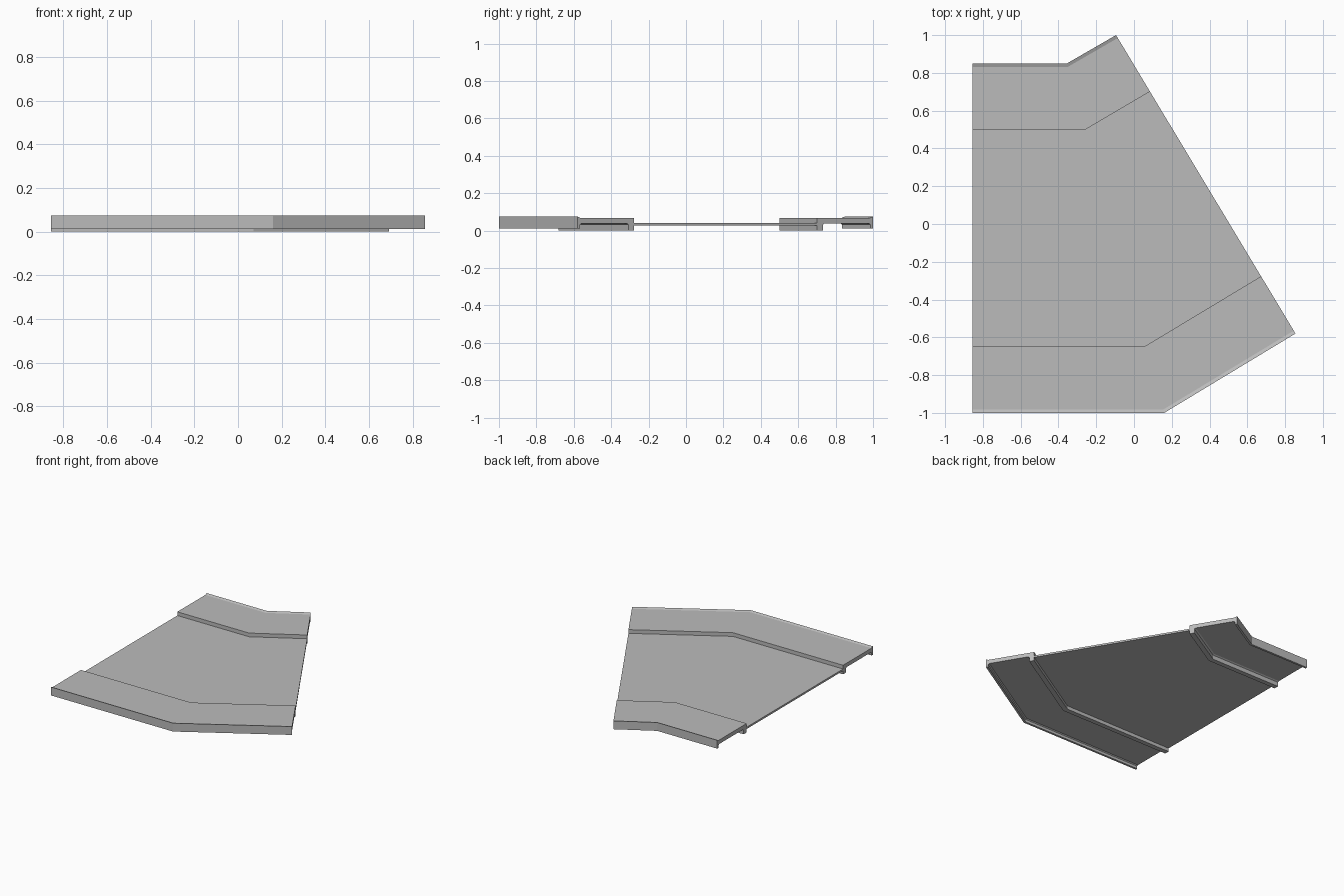
import bpy, bmesh

if "Cube" in bpy.data.objects:
    bpy.data.objects.remove(bpy.data.objects["Cube"])

grey = bpy.data.materials.new("concrete grey")
grey.diffuse_color = (0.5, 0.5, 0.5, 1)
grey.use_nodes = True
grey.node_tree.nodes["Principled BSDF"].inputs["Base Color"].default_value = grey.diffuse_color

# Key lines across the road, (inner side point, outer side point): start, bend and end
Y_IN, Y_OUT = 0.85, -1.0
STATIONS = [((-0.855, 0.85), (-0.855, -1.0)),
            ((-0.355, 0.85), (0.16, -1.0)),
            ((-0.095, 1.0), (0.855, -0.58))]


def walk_profile(y_curb, y_edge):
    """Pavement from road top, over curb and edge lip, back to road underside."""
    s = 1 if y_edge > y_curb else -1
    e, c = y_edge, y_curb
    return [(c, 0.04), (c, 0.068),                      # curb face
            (e - s * 0.018, 0.068), (e, 0.075),         # paving and raised lip
            (e, 0.012), (e - s * 0.016, 0.012),         # outer skirt
            (e - s * 0.016, 0.032), (e - s * 0.024, 0.038),
            (c + s * 0.046, 0.038), (c + s * 0.036, 0.032),
            (c + s * 0.036, 0.0), (c, 0.0),             # lower curb rib
            (c, 0.026)]


def sweep(name, profile):
    bm = bmesh.new()
    rings = []
    for (ax, ay), (bx, by) in STATIONS:
        ring = []
        for y, z in profile:
            t = (Y_IN - y) / (Y_IN - Y_OUT)
            ring.append(bm.verts.new((ax + (bx - ax) * t, ay + (by - ay) * t, z)))
        rings.append(ring)
    n = len(profile)
    for a, b in zip(rings, rings[1:]):
        for i in range(n):
            j = (i + 1) % n
            bm.faces.new((a[i], a[j], b[j], b[i]))
    bm.faces.new(rings[0])
    bm.faces.new(rings[-1][::-1])
    bmesh.ops.recalc_face_normals(bm, faces=bm.faces)
    me = bpy.data.meshes.new(name)
    bm.to_mesh(me)
    bm.free()
    me.materials.append(grey)
    ob = bpy.data.objects.new(name, me)
    bpy.context.collection.objects.link(ob)
    return ob


# Road deck with both pavements as one continuous section
inner = walk_profile(0.50, Y_IN)
outer = walk_profile(-0.645, Y_OUT)
sweep("bent_road_section", inner + outer[::-1])
